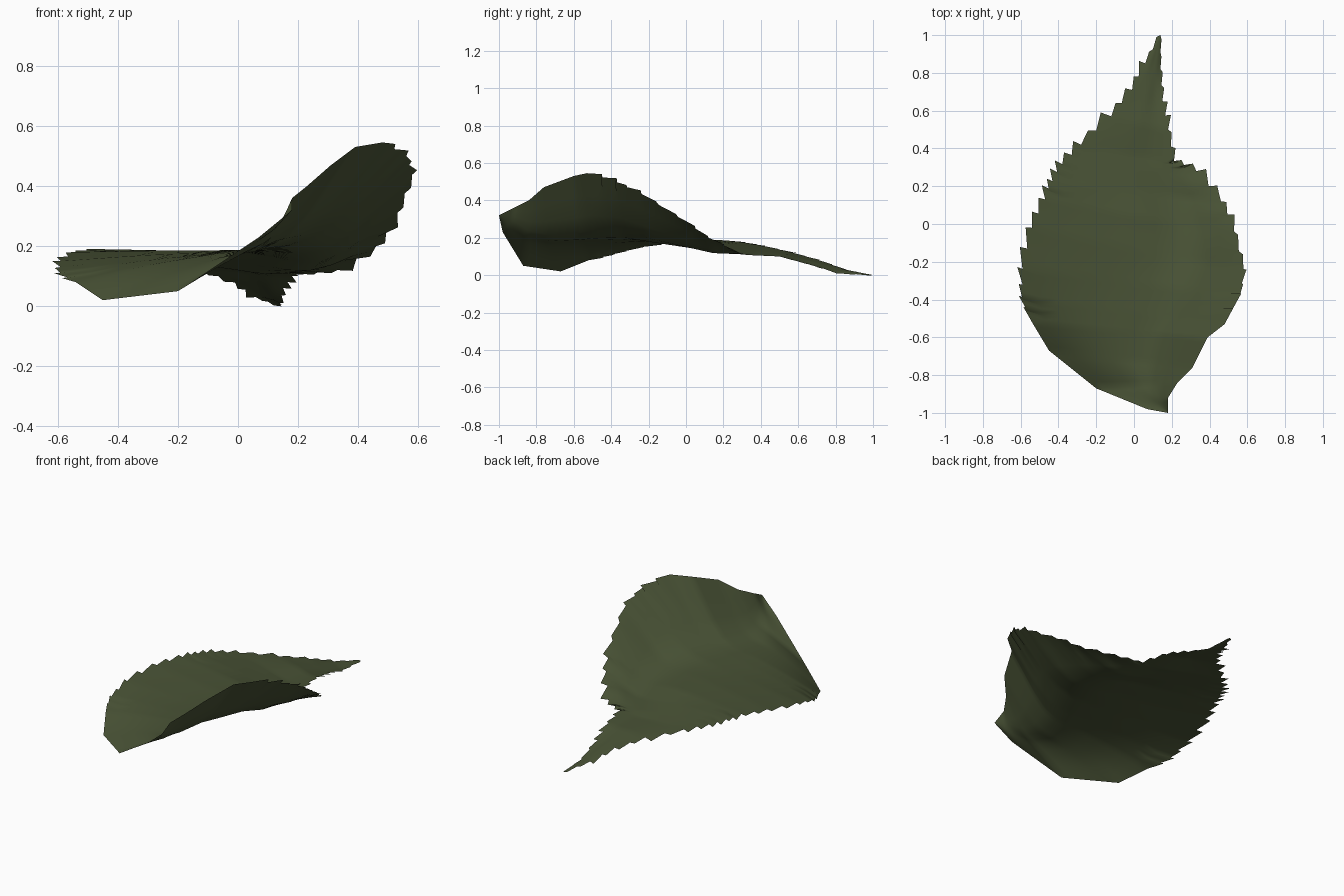
import bpy
import bmesh
import random
from mathutils import Vector

random.seed(4)

default_cube = bpy.data.objects.get("Cube")
if default_cube:
    bpy.data.objects.remove(default_cube, do_unlink=True)

# Cross-sections from stem to tip: left edge, three heights across, right edge
SECTIONS = [
    ((.18, -1, .32), (.32, .32, .32), (.18, -1, .32)),
    ((.07, -.98, .23), (.24, .26, .3), (.18, -.92, .36)),
    ((-.2, -.87, .05), (.115, .175, .24), (.23, -.84, .4)),
    ((-.45, -.67, .02), (.1, .16, .215), (.31, -.76, .47)),
    ((-.54, -.52, .08), (.135, .175, .225), (.39, -.6, .53)),
    ((-.59, -.4, .11), (.15, .18, .235), (.48, -.53, .545)),
    ((-.59, -.24, .15), (.17, .185, .235), (.56, -.38, .5)),
    ((-.54, -.02, .18), (.185, .187, .195), (.58, -.25, .44)),
    ((-.47, .13, .19), (.185, .178, .15), (.53, -.04, .31)),
    ((-.43, .22, .185), (.176, .15, .118), (.46, .12, .2)),
    ((-.38, .31, .175), (.16, .135, .112), (.33, .28, .12)),
    ((-.28, .42, .155), (.14, .125, .108), (.21, .32, .11)),
    ((-.12, .57, .12), (.115, .11, .1), (.18, .5, .1)),
    ((-.01, .71, .08), (.075, .07, .06), (.15, .65, .06)),
    ((.06, .85, .03), (.03, .025, .02), (.14, .82, .01)),
    ((.14, 1, 0), (0, 0, 0), (.14, 1, 0)),
]
COLUMNS = 12
SUBROWS = 6
TOOTH_ROWS = 3
FIRST_LEFT_TOOTH = 4
FIRST_RIGHT_TOOTH = 5


def smooth_height(heights, t):
    """Smooth curve through evenly spaced heights across the blade."""
    spans = len(heights) - 1
    i = min(int(t * spans), spans - 1)
    f = t * spans - i
    b, c = heights[i], heights[i + 1]
    a = heights[i - 1] if i > 0 else 2 * b - c
    d = heights[i + 2] if i + 2 <= spans else 2 * c - b
    slope_b, slope_c = (c - a) / 2, (d - b) / 2
    return (b + f * slope_b + f ** 2 * (3 * (c - b) - 2 * slope_b - slope_c)
            + f ** 3 * (2 * (b - c) + slope_b + slope_c))


def section_point(left, heights, right, t):
    point = left.lerp(right, t)
    point.z = smooth_height([left.z, *heights, right.z], t)
    return point


def tooth_offset(edge, inner, start, end, size):
    """Serration that follows the blade's slope outward and forward."""
    outward = (edge - inner).normalized()
    run = Vector(end) - Vector(start)
    forward = Vector((0, 1, run.z / run.y))
    return (outward * 0.028 + forward * 0.036) * size


def build_rows():
    rows = []
    for i, (start, end) in enumerate(zip(SECTIONS, SECTIONS[1:])):
        taper = min(1, (len(SECTIONS) - 1 - i) / 3)
        for k in range(SUBROWS):
            if k % TOOTH_ROWS == 0:
                sizes = [random.uniform(0.5, 1.2) * taper for _ in range(2)]
            f = k / SUBROWS
            left = Vector(start[0]).lerp(Vector(end[0]), f)
            heights = Vector(start[1]).lerp(Vector(end[1]), f)
            right = Vector(start[2]).lerp(Vector(end[2]), f)
            row = [section_point(left, heights, right, c / COLUMNS)
                   for c in range(COLUMNS + 1)]
            phase = (k % TOOTH_ROWS) / (TOOTH_ROWS - 1)
            if i >= FIRST_LEFT_TOOTH:
                row[0] += tooth_offset(row[0], row[1], start[0], end[0],
                                       sizes[0] * phase)
            if i >= FIRST_RIGHT_TOOTH:
                row[-1] += tooth_offset(row[-1], row[-2], start[2], end[2],
                                        sizes[1] * phase)
            rows.append(row)
    rows.append([Vector(SECTIONS[-1][0])] * (COLUMNS + 1))
    return rows


# Leaf blade surface
bm = bmesh.new()
grid = [[bm.verts.new(p) for p in row] for row in build_rows()]
for lower, upper in zip(grid, grid[1:]):
    for c in range(COLUMNS):
        bm.faces.new((lower[c], lower[c + 1], upper[c + 1], upper[c]))
bmesh.ops.remove_doubles(bm, verts=bm.verts, dist=0.0005)
for face in bm.faces:
    face.smooth = True

mesh = bpy.data.meshes.new("leaf_blade")
bm.to_mesh(mesh)
bm.free()
leaf = bpy.data.objects.new("leaf_blade", mesh)
bpy.context.collection.objects.link(leaf)

# Leaf colour
green = bpy.data.materials.new("dark_olive_green")
green.use_nodes = True
color = (0.066, 0.085, 0.036, 1)
green.diffuse_color = color
shader = next(n for n in green.node_tree.nodes if n.type == "BSDF_PRINCIPLED")
shader.inputs["Base Color"].default_value = color
shader.inputs["Roughness"].default_value = 0.8
mesh.materials.append(green)
